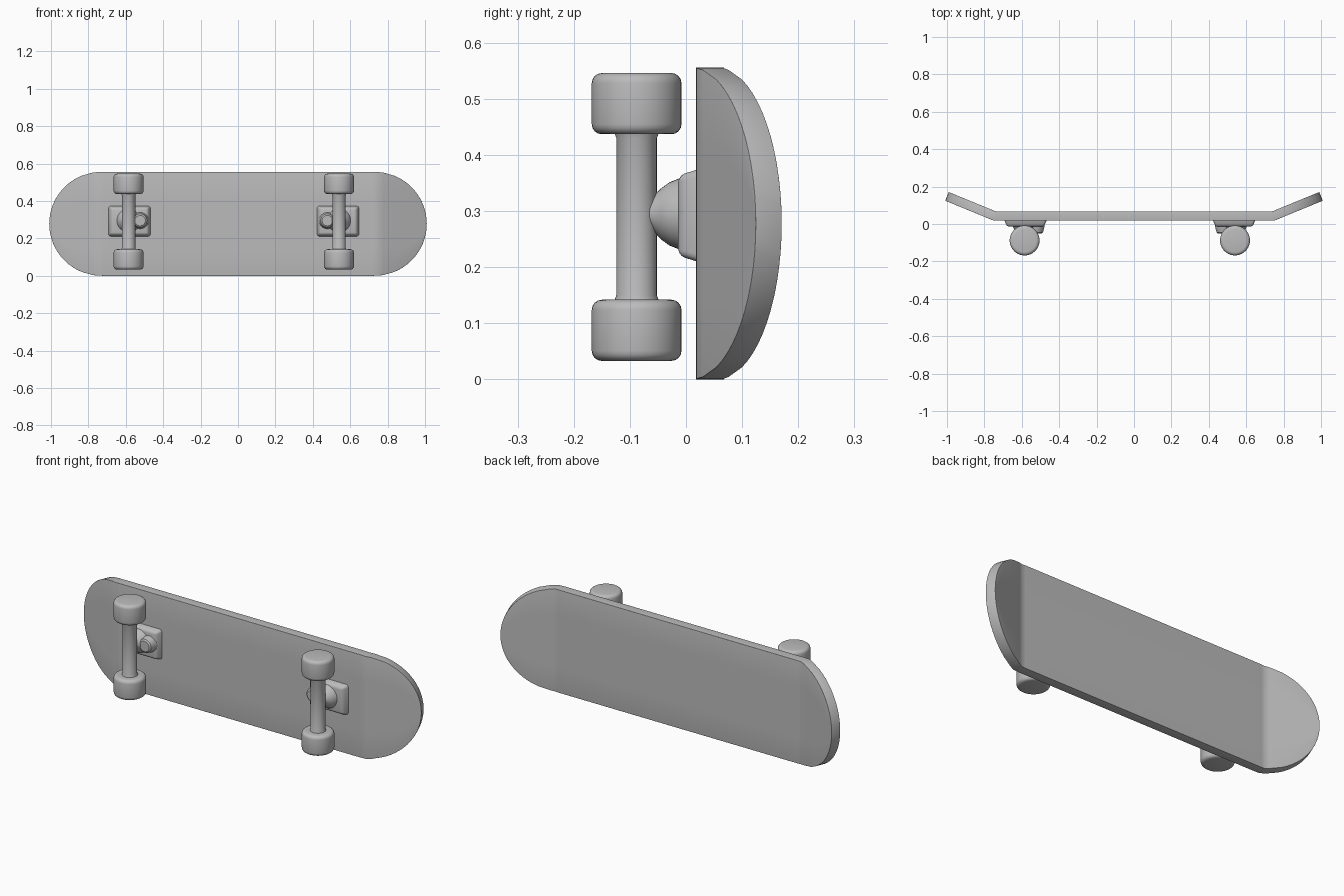
import bpy, bmesh, math
from mathutils import Matrix, Vector

cube = bpy.data.objects.get("Cube")
if cube:
    bpy.data.objects.remove(cube, do_unlink=True)

grey = bpy.data.materials.new("plain grey")
grey.use_nodes = True
colour = (0.5, 0.5, 0.5, 1)
grey.diffuse_color = colour
grey.node_tree.nodes["Principled BSDF"].inputs["Base Color"].default_value = colour

MID_Z = 0.278


def finish(bm, name, bevel=0, segments=4, thickness=0, angle=35):
    """Turn a bmesh into a smooth object with optional thickness and rounded rims."""
    bmesh.ops.recalc_face_normals(bm, faces=bm.faces)
    me = bpy.data.meshes.new(name)
    bm.to_mesh(me)
    bm.free()
    me.materials.append(grey)
    ob = bpy.data.objects.new(name, me)
    bpy.context.collection.objects.link(ob)
    bpy.ops.object.select_all(action='DESELECT')
    bpy.context.view_layer.objects.active = ob
    ob.select_set(True)
    if thickness:
        mod = ob.modifiers.new("Thickness", 'SOLIDIFY')
        mod.thickness, mod.offset = thickness, 0
    if bevel:
        mod = ob.modifiers.new("Rounded rim", 'BEVEL')
        mod.width, mod.segments = bevel, segments
        mod.limit_method, mod.angle_limit = 'ANGLE', math.radians(45)
    for mod in list(ob.modifiers):
        bpy.ops.object.modifier_apply(modifier=mod.name)
    bpy.ops.object.shade_smooth_by_angle(angle=math.radians(angle))
    return ob


def lathe(name, profile, matrix, bevel=0, steps=40):
    """Revolve (radius, height) points about local z, then place with matrix."""
    bm = bmesh.new()
    rings = [[bm.verts.new((r * math.cos(2 * math.pi * i / steps),
                            r * math.sin(2 * math.pi * i / steps), h))
              for i in range(steps)] for r, h in profile]
    for a, b in zip(rings, rings[1:]):
        for i in range(steps):
            j = (i + 1) % steps
            bm.faces.new((a[i], a[j], b[j], b[i]))
    bm.faces.new(rings[0])
    bm.faces.new(rings[-1])
    bm.transform(matrix)
    return finish(bm, name, bevel)


# Deck: columns across a rounded outline, with both ends kicked up
def deck_y(x):
    return 0.043 + 0.41 * max(0, abs(x) - 0.745)


START, HALF = 0.72, 0.278
xs = [0, 0.35, 0.69, START, 0.745, 0.77]
xs += [START + (1 - START) * math.sin(math.pi / 2 * k / 16) for k in range(4, 17)]
xs = sorted({-x for x in xs} | set(xs))
bm = bmesh.new()
columns = []
for x in xs:
    t = max(0, (abs(x) - START) / (1 - START))
    h = HALF * math.sqrt(max(0, 1 - t * t))
    offsets = (0,) if h < 0.001 else (-h, -h / 2, 0, h / 2, h)
    columns.append([bm.verts.new((x, deck_y(x), MID_Z + o)) for o in offsets])
for a, b in zip(columns, columns[1:]):
    for i in range(4):
        if len(a) == 1:
            bm.faces.new((a[0], b[i], b[i + 1]))
        elif len(b) == 1:
            bm.faces.new((a[i], b[0], a[i + 1]))
        else:
            bm.faces.new((a[i], b[i], b[i + 1], a[i + 1]))
finish(bm, "deck", bevel=0.014, thickness=0.05)

# Trucks: each has an axle, two wheels, a base plate, a hanger and a bushing
for side, cx, inward in (("right", -0.585, 1), ("left", 0.54, -1)):
    axle_y = -0.088
    lathe(side + "_axle", [(0.042, 0.135), (0.036, 0.15), (0.036, 0.43), (0.042, 0.445)],
          Matrix.Translation((cx, axle_y, 0)))
    for end, z in (("lower", 0.033), ("upper", 0.437)):
        lathe(f"{side}_{end}_wheel", [(0.08, 0), (0.08, 0.109)],
              Matrix.Translation((cx, axle_y, z)), bevel=0.018)

    # Base plate, narrowing away from the deck
    bm = bmesh.new()
    bmesh.ops.create_cube(bm, size=1)
    for v in bm.verts:
        s = 1 if v.co.y > 0 else 0.84
        v.co = Vector((cx + 0.005 * inward + v.co.x * 0.235 * s,
                       0.03 if v.co.y > 0 else -0.014,
                       0.292 + v.co.z * 0.17 * s))
    finish(bm, side + "_base_plate", bevel=0.012, segments=3)

    # Hanger neck flaring from the axle to the plate
    toward_deck = Matrix.Rotation(math.radians(-90), 4, 'X')
    lathe(side + "_hanger", [(0.022, -0.08), (0.03, -0.06), (0.045, -0.045),
                             (0.056, -0.03), (0.066, -0.005)],
          Matrix.Translation((cx, 0, 0.295)) @ toward_deck)

    # Bushing on the inner side of the axle
    lathe(side + "_bushing", [(0.028, -0.052), (0.036, -0.046), (0.042, -0.025), (0.046, 0.0)],
          Matrix.Translation((cx + 0.062 * inward, 0, 0.295)) @ toward_deck)
